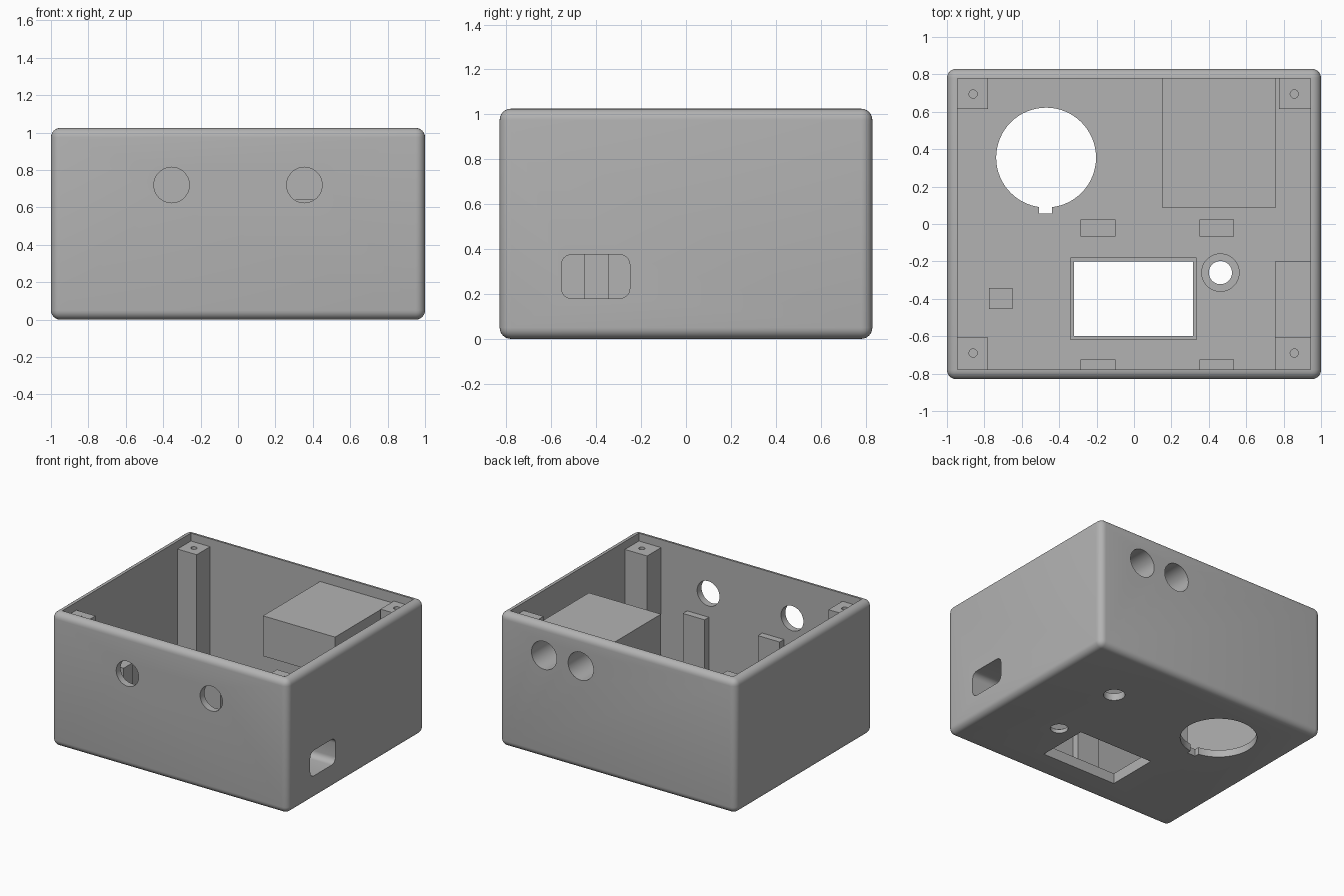
import bpy
import bmesh
import math
from mathutils import Matrix

if "Cube" in bpy.data.objects:
    bpy.data.objects.remove(bpy.data.objects["Cube"])

grey = bpy.data.materials.new("plain grey")
grey.diffuse_color = (0.448, 0.448, 0.448, 1)
grey.use_nodes = True
grey.node_tree.nodes["Principled BSDF"].inputs["Base Color"].default_value = grey.diffuse_color
FLOOR = 0.055


def finish(bm, name):
    mesh = bpy.data.meshes.new(name)
    bm.to_mesh(mesh)
    bm.free()
    obj = bpy.data.objects.new(name, mesh)
    bpy.context.collection.objects.link(obj)
    mesh.materials.append(grey)
    return obj


def box(name, x, y, z, round_axis=None, radius=0.05, segments=6):
    """Box from ranges; round_axis 'all' or an axis index rounds its edges."""
    bm = bmesh.new()
    bmesh.ops.create_cube(bm, size=1)
    for v in bm.verts:
        v.co = [lo + (hi - lo) * (c + 0.5) for c, (lo, hi) in zip(v.co, (x, y, z))]
    if round_axis is not None:
        edges = [e for e in bm.edges if round_axis == "all" or
                 abs(e.verts[0].co[round_axis] - e.verts[1].co[round_axis]) > 1e-4]
        bmesh.ops.bevel(bm, geom=edges, offset=radius, segments=segments,
                        profile=0.5, affect='EDGES')
    return finish(bm, name)


def cylinder(name, centre, radius, depth, along_y=False, sides=48):
    bm = bmesh.new()
    bmesh.ops.create_cone(bm, cap_ends=True, segments=sides, radius1=radius,
                          radius2=radius, depth=depth)
    if along_y:
        bmesh.ops.rotate(bm, verts=bm.verts, matrix=Matrix.Rotation(math.pi / 2, 3, 'X'))
    bmesh.ops.translate(bm, verts=bm.verts, vec=centre)
    return finish(bm, name)


def cut(obj, *cutters):
    """Subtract each cutter, then remove it."""
    for c in cutters:
        mod = obj.modifiers.new("cut", 'BOOLEAN')
        mod.operation = 'DIFFERENCE'
        mod.solver = 'EXACT'
        mod.object = c
        bpy.context.view_layer.update()
        dg = bpy.context.evaluated_depsgraph_get()
        mesh = bpy.data.meshes.new_from_object(obj.evaluated_get(dg))
        obj.modifiers.clear()
        obj.data = mesh
        bpy.data.objects.remove(c)


def back_bores():
    return [cylinder("bore", (x, 0.56, 0.79), 0.107, 0.84, True) for x in (0.31, 0.62)]


def port():
    return box("port", (0.6, 1.2), (-0.555, -0.25), (0.18, 0.375), 0, 0.045)


# Open-topped rounded case
case = box("case", (-1, 1), (-0.83, 0.83), (0, 1.025), "all")
cut(case, box("cavity", (-0.943, 0.943), (-0.777, 0.777), (FLOOR, 1.3)))

# Wall openings
cut(case, *[cylinder("front_hole", (x, -0.8, 0.72), 0.095, 0.3, True) for x in (-0.355, 0.355)])
cut(case, *back_bores(), port())

# Floor openings: keyed round hole, window, counterbored hole, plain hole
cut(case,
    cylinder("round_hole", (-0.47, 0.355, 0), 0.267, 0.4, sides=64),
    box("key_slot", (-0.508, -0.438), (0.055, 0.2), (-0.2, 0.2)),
    box("window", (-0.32, 0.315), (-0.6, -0.2), (-0.2, 0.2)),
    cylinder("button_hole", (0.462, -0.26, 0), 0.062, 0.4),
    cylinder("counterbore", (0.462, -0.26, 0.13), 0.1, 0.2),
    cylinder("cable_hole", (0.47, 0.345, 0), 0.075, 0.4))

# Raised frame round the window
frame = box("window_frame", (-0.34, 0.335), (-0.62, -0.178), (0.03, 0.08))
cut(frame, box("window", (-0.32, 0.315), (-0.6, -0.2), (-0.2, 0.2)))

# Corner screw posts
corners = [("back_left_post", (-0.96, -0.78), (0.615, 0.79), -0.86, 0.695),
           ("back_right_post", (0.775, 0.96), (0.615, 0.79), 0.857, 0.695),
           ("front_left_post", (-0.96, -0.78), (-0.79, -0.608), -0.86, -0.69),
           ("front_right_post", (0.755, 0.96), (-0.79, -0.608), 0.857, -0.69)]
posts = []
for name, x, y, hx, hy in corners:
    post = box(name, x, y, (0.03, 0.965))
    cut(post, cylinder("screw_hole", (hx, hy, 0.95), 0.022, 0.4, sides=24))
    posts.append(post)

# Floating socket housing on the back wall
housing = box("socket_housing", (0.15, 0.76), (0.088, 0.8), (0.64, 0.948))
cut(housing, *back_bores())

# Block around the side port
port_block = box("port_block", (0.755, 0.96), (-0.61, -0.2), (0.03, 0.45))
cut(port_block, port())

# Board supports and a small pillar
for side, x in (("left", (-0.285, -0.1)), ("right", (0.35, 0.535))):
    box(side + "_middle_support", x, (-0.067, 0.023), (0.03, 0.54))
    box(side + "_front_support", x, (-0.79, -0.725), (0.03, 0.54))
box("small_pillar", (-0.775, -0.65), (-0.455, -0.342), (0.03, 0.54))

# Smooth the curved surfaces, keep edges sharp
bpy.ops.object.select_all(action='DESELECT')
for obj in (case, housing, port_block, *posts):
    obj.select_set(True)
bpy.context.view_layer.objects.active = case
bpy.ops.object.shade_smooth_by_angle(angle=math.radians(30))
